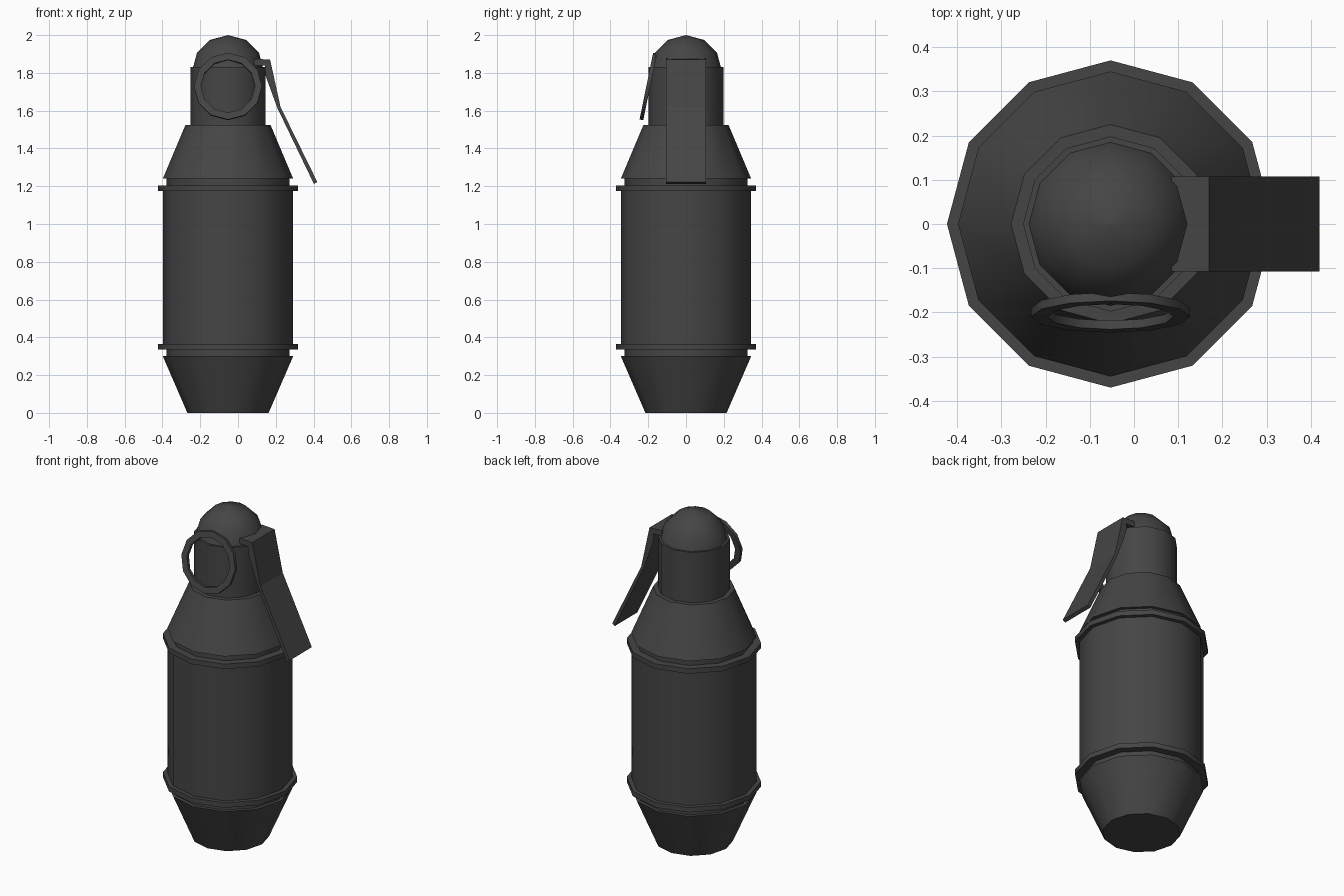
import bpy, bmesh
from math import sin, cos, pi, radians

if "Cube" in bpy.data.objects:
    bpy.data.objects.remove(bpy.data.objects["Cube"])

CX = -0.053   # axis of the round body
SIDES = 12

mat = bpy.data.materials.new("dark_grey")
mat.diffuse_color = (0.06, 0.06, 0.06, 1)
mat.use_nodes = True
mat.node_tree.nodes["Principled BSDF"].inputs["Base Color"].default_value = mat.diffuse_color


def make(name, verts, faces, angle=None):
    me = bpy.data.meshes.new(name)
    me.from_pydata(verts, [], faces)
    bm = bmesh.new()
    bm.from_mesh(me)
    bmesh.ops.recalc_face_normals(bm, faces=bm.faces)
    bm.to_mesh(me)
    bm.free()
    me.materials.append(mat)
    ob = bpy.data.objects.new(name, me)
    bpy.context.collection.objects.link(ob)
    if angle:
        bpy.ops.object.select_all(action='DESELECT')
        ob.select_set(True)
        bpy.context.view_layer.objects.active = ob
        bpy.ops.object.shade_smooth_by_angle(angle=radians(angle))
    return ob


def lathe(name, profile, closed=False, angle=36):
    """Revolve (radius, z) points; capped unless the profile is a closed loop."""
    n = len(profile)
    verts = [(r * cos(2 * pi * i / SIDES), r * sin(2 * pi * i / SIDES), z)
             for r, z in profile for i in range(SIDES)]
    faces = []
    for j in range(n if closed else n - 1):
        k = (j + 1) % n
        for i in range(SIDES):
            m = (i + 1) % SIDES
            faces.append((j * SIDES + i, j * SIDES + m, k * SIDES + m, k * SIDES + i))
    if not closed:
        faces.append(tuple(range(SIDES)))
        faces.append(tuple(range((n - 1) * SIDES, n * SIDES)))
    ob = make(name, verts, faces, angle)
    ob.location.x = CX
    return ob


# Canister with grooves and raised bands
lathe("canister", [
    (0.215, 0), (0.345, 0.30), (0.325, 0.30), (0.325, 0.335),
    (0.37, 0.335), (0.37, 0.365), (0.345, 0.365), (0.345, 1.175),
    (0.37, 1.175), (0.37, 1.205), (0.325, 1.205), (0.325, 1.24),
    (0.345, 1.24), (0.225, 1.525)])

# Fuse housing and its rounded cap
lathe("fuse_housing", [(0.198, 1.52), (0.198, 1.83)])
dome = [(0.19 * cos(radians(a)), 1.81 + 0.19 * sin(radians(a))) for a in (0, 30, 60)]
lathe("dome_cap", dome + [(0.0005, 2.0)])

# Pull ring, hanging tilted against the front
ring = lathe("pull_ring", [(0.143, -0.01), (0.18, -0.01), (0.18, 0.01), (0.143, 0.01)], True)
ring.location = (CX, -0.2, 1.728)
ring.rotation_euler = (radians(90 - 11.5), 0, 0)

# Safety lever: bent side profile extruded across y
lever = [(0.085, 1.875), (0.17, 1.87), (0.225, 1.62), (0.42, 1.222), (0.402, 1.212),
         (0.208, 1.615), (0.146, 1.785), (0.142, 1.84), (0.085, 1.84)]
n = len(lever)
verts = [(x, y, z) for y in (-0.107, 0.107) for x, z in lever]
faces = [tuple(range(n)), tuple(range(n, 2 * n))]
faces += [(i, (i + 1) % n, n + (i + 1) % n, n + i) for i in range(n)]
make("safety_lever", verts, faces)
